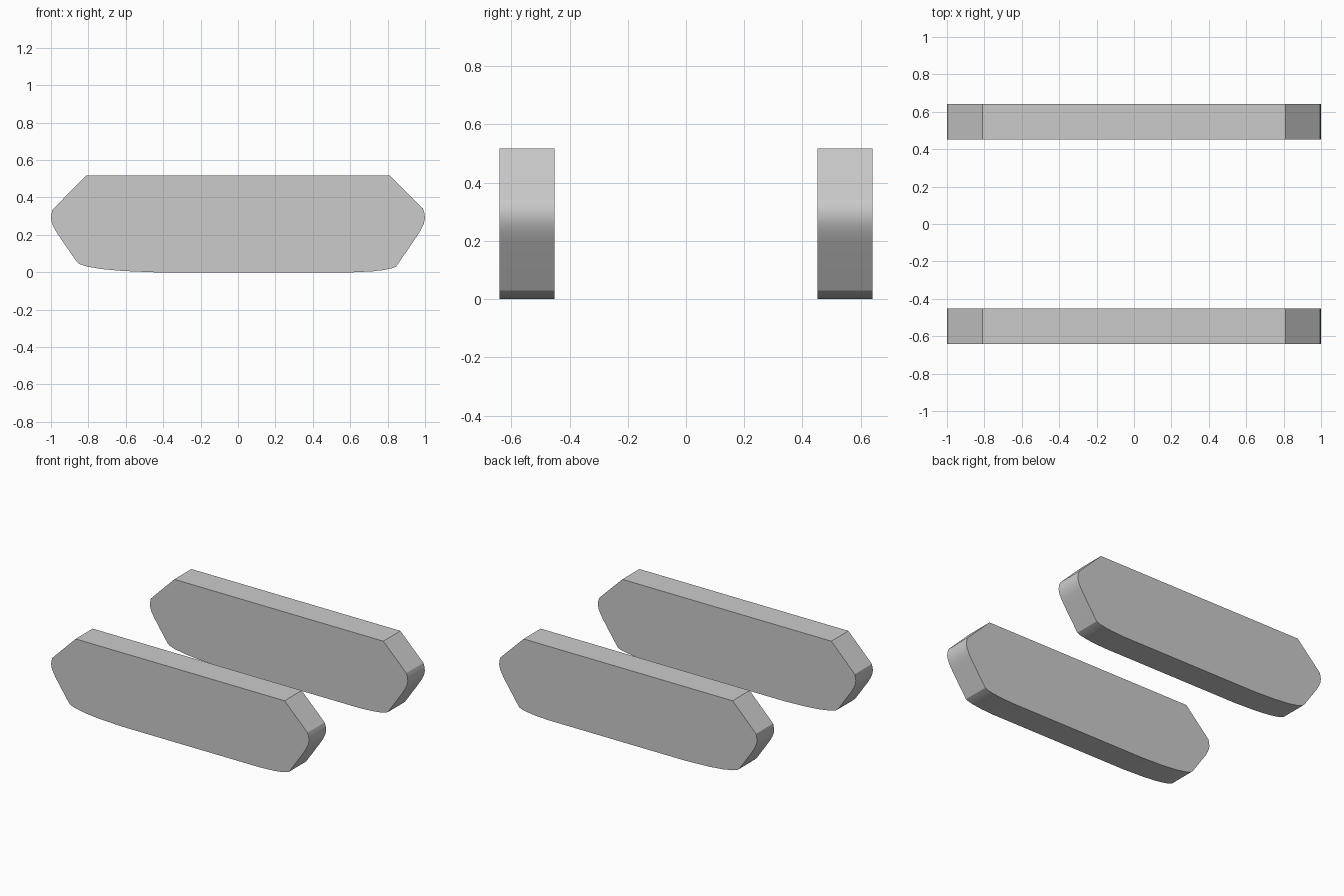
import bpy, bmesh, math

if "Cube" in bpy.data.objects:
    bpy.data.objects.remove(bpy.data.objects["Cube"])

# Side outline (x, z), clockwise from the top left corner
PROFILE = [
    (-0.81, 0.518), (0.81, 0.518),
    (0.988, 0.342), (0.996, 0.32), (1.0, 0.29), (0.993, 0.258), (0.978, 0.227), (0.955, 0.19),
    (0.845, 0.03), (0.82, 0.02), (0.78, 0.012), (0.72, 0.005), (0.62, 0.0),
    (-0.45, 0.0), (-0.62, 0.007), (-0.73, 0.017), (-0.81, 0.031), (-0.85, 0.045),
    (-0.865, 0.06), (-0.965, 0.205), (-0.985, 0.24), (-0.997, 0.27), (-1.0, 0.295), (-0.992, 0.335),
]
INNER, OUTER = 0.452, 0.641


def make_slab(name, y0, y1):
    """Extrude the outline from y0 to y1."""
    bm = bmesh.new()
    face = bm.faces.new([bm.verts.new((x, y0, z)) for x, z in PROFILE])
    ext = bmesh.ops.extrude_face_region(bm, geom=[face], use_keep_orig=True)
    verts = [g for g in ext["geom"] if isinstance(g, bmesh.types.BMVert)]
    bmesh.ops.translate(bm, verts=verts, vec=(0, y1 - y0, 0))
    bmesh.ops.recalc_face_normals(bm, faces=bm.faces)
    mesh = bpy.data.meshes.new(name)
    bm.to_mesh(mesh)
    bm.free()
    obj = bpy.data.objects.new(name, mesh)
    bpy.context.collection.objects.link(obj)
    bpy.ops.object.select_all(action='DESELECT')
    obj.select_set(True)
    bpy.context.view_layer.objects.active = obj
    bpy.ops.object.shade_smooth_by_angle(angle=math.radians(20))
    return obj


# Two matching track slabs
make_slab("front_track", -OUTER, -INNER)
make_slab("back_track", INNER, OUTER)
